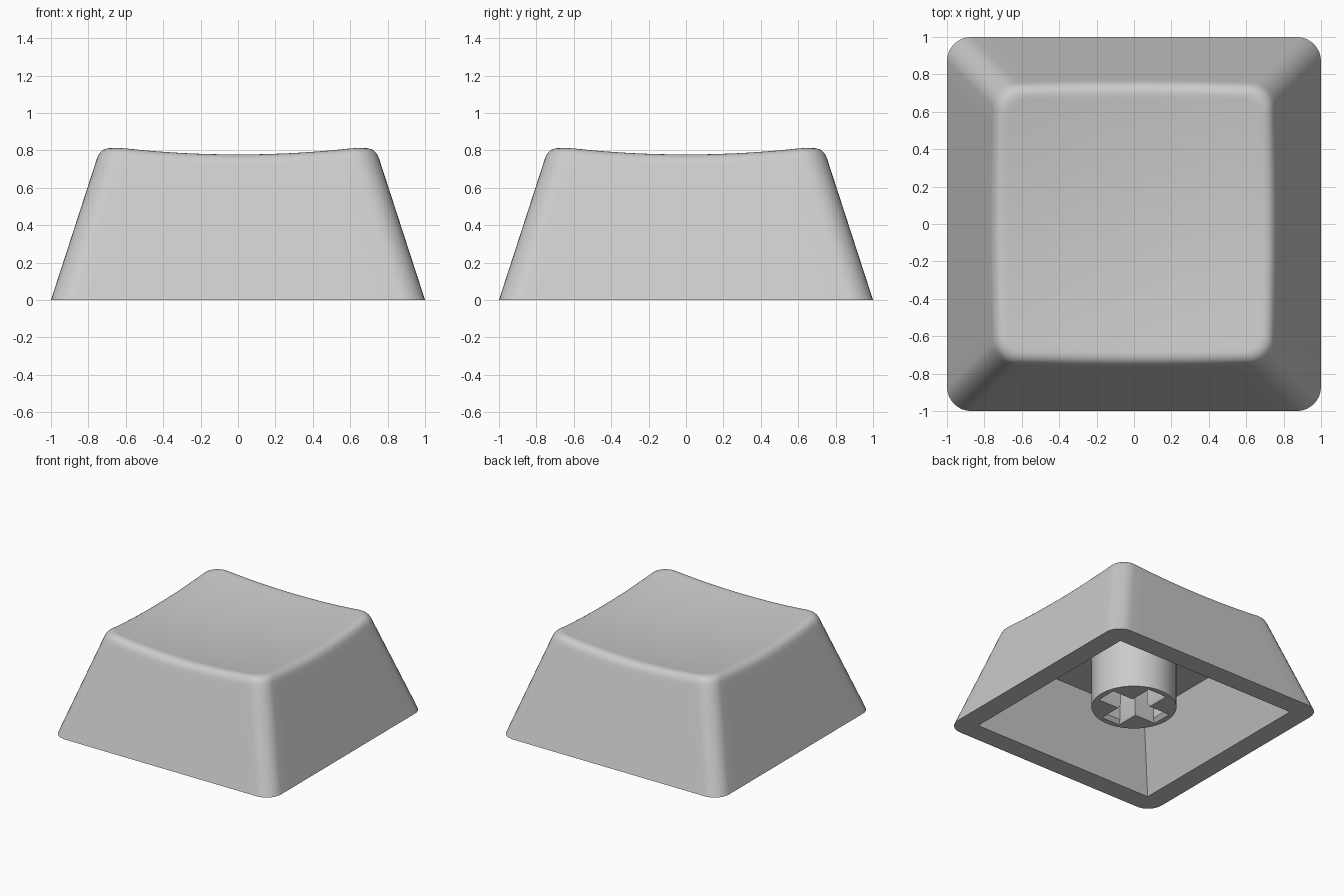
import bpy, bmesh, math

if "Cube" in bpy.data.objects:
    bpy.data.objects.remove(bpy.data.objects["Cube"])

grey = bpy.data.materials.new("light grey")
grey.diffuse_color = (0.6, 0.6, 0.6, 1)
grey.use_nodes = True
grey.node_tree.nodes["Principled BSDF"].inputs["Base Color"].default_value = grey.diffuse_color


def make_object(name, bm):
    bmesh.ops.remove_doubles(bm, verts=bm.verts, dist=1e-4)
    bmesh.ops.recalc_face_normals(bm, faces=bm.faces)
    mesh = bpy.data.meshes.new(name)
    bm.to_mesh(mesh)
    bm.free()
    mesh.materials.append(grey)
    ob = bpy.data.objects.new(name, mesh)
    bpy.context.collection.objects.link(ob)
    return ob


def smooth(ob):
    bpy.ops.object.select_all(action='DESELECT')
    ob.select_set(True)
    bpy.context.view_layer.objects.active = ob
    bpy.ops.object.shade_smooth_by_angle(angle=math.radians(30))


def loft(name, rings):
    """Skin closed rings of points and close both ends with a fan."""
    bm = bmesh.new()
    loops = [[bm.verts.new(p) for p in ring] for ring in rings]
    n = len(loops[0])
    for a, b in zip(loops, loops[1:]):
        for i in range(n):
            j = (i + 1) % n
            bm.faces.new((a[i], a[j], b[j], b[i]))
    for loop in (loops[0], loops[-1]):
        z = DISH_Z if loop is loops[-1] and name == "keycap_shell" else loop[0].co.z
        c = bm.verts.new((0, 0, z))
        for i in range(n):
            bm.faces.new((c, loop[i], loop[(i + 1) % n]))
    return make_object(name, bm)


# Shell dimensions
DISH_Z, DISH_K = 0.735, 0.091
SLOPE, CORNER, FILLET = 0.325, 0.13, 0.065
SIDE_STEPS, CORNER_STEPS = 14, 8

# Perimeter parameters: (quarter turn, position along side, corner angle)
params = []
for q in range(4):
    params += [(q, -1 + 2 * i / SIDE_STEPS, 0) for i in range(SIDE_STEPS)]
    params += [(q, 1, i / CORNER_STEPS * math.pi / 2) for i in range(CORNER_STEPS)]


def outline(param, half, r):
    """Point on a rounded square."""
    q, t, a = param
    core = half - r
    x, y = core + r * math.cos(a), core * t + r * math.sin(a)
    for _ in range(q):
        x, y = -y, x
    return x, y


def dish(x, y):
    return DISH_Z + DISH_K * (x * x + y * y)


def flat_ring(half, r, z):
    return [(*outline(p, half, r), z) for p in params]


def wall_ring(drop):
    """Ring on the sloping wall, a given drop below the dished edge."""
    ring = []
    for p in params:
        z = dish(*outline(p, 0.75, CORNER)) - drop
        ring.append((*outline(p, 1 - SLOPE * z, CORNER), z))
    return ring


# Cavity, rim and outer wall
rings = [flat_ring(0.62, 0, 0.53), flat_ring(0.833, 0, 0),
         flat_ring(1, CORNER, 0), wall_ring(FILLET + 0.04)]

# Rounded upper edge
low, edge = wall_ring(FILLET), wall_ring(0)
top = []
for p, e in zip(params, edge):
    x, y = outline(p, 1 - SLOPE * e[2] - FILLET, CORNER - 0.04)
    top.append((x, y, dish(x, y)))
for k in range(8):
    t = k / 7
    rings.append([tuple((1 - t) ** 2 * a + 2 * t * (1 - t) * b + t * t * c
                        for a, b, c in zip(*pts)) for pts in zip(low, edge, top)])

# Dished top
for s in (0.96, 0.88, 0.78, 0.66, 0.54, 0.42, 0.3, 0.18, 0.08):
    rings.append([(x * s, y * s, dish(x * s, y * s)) for x, y, _ in top])
smooth(loft("keycap_shell", rings))

# Stem with a cross-shaped socket
STEM_Z = 0.1
circle = [(0.32 * math.cos(i * math.tau / 64), 0.32 * math.sin(i * math.tau / 64))
          for i in range(64)]
stem = loft("stem", [[(x, y, z) for x, y in circle] for z in (STEM_Z, 0.56)])


def cross(a, w, z):
    pts = []
    for q in range(4):
        for x, y in ((a, -w), (a, w), (w, w)):
            for _ in range(q):
                x, y = -y, x
            pts.append((x, y, z))
    return pts


cutter = loft("socket_cutter", [cross(0.275, 0.085, STEM_Z - 0.05), cross(0.275, 0.085, STEM_Z),
                                cross(0.25, 0.07, STEM_Z + 0.03), cross(0.25, 0.07, 0.5)])
cutter.hide_render = True
mod = stem.modifiers.new("socket", 'BOOLEAN')
mod.operation = 'DIFFERENCE'
mod.object = cutter
bpy.context.view_layer.objects.active = stem
bpy.ops.object.modifier_apply(modifier=mod.name)
bpy.data.objects.remove(cutter)
smooth(stem)
